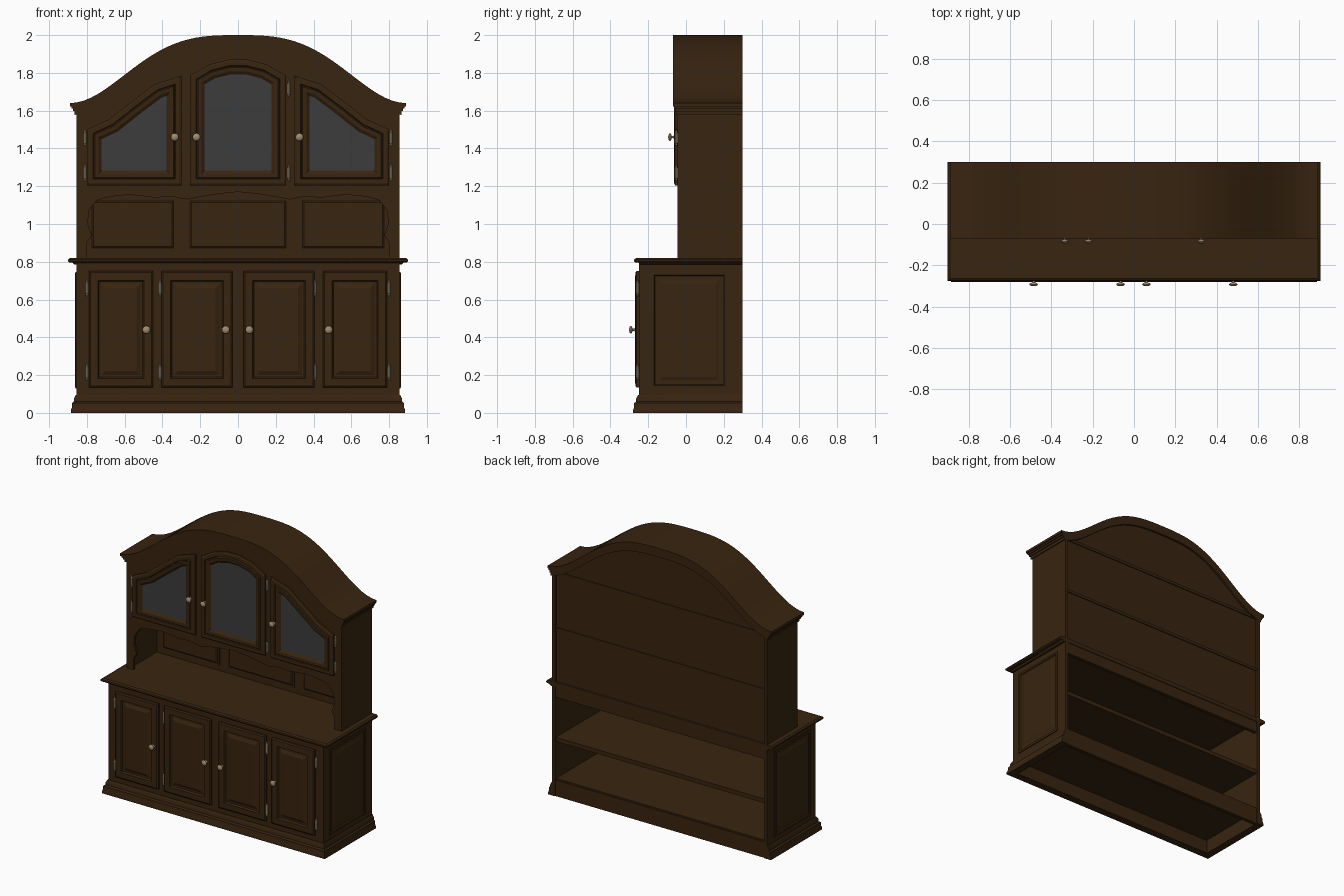
import bpy, bmesh, math
from mathutils import Vector

cube = bpy.data.objects.get("Cube")
if cube:
    bpy.data.objects.remove(cube, do_unlink=True)


def material(name, rgb, rough=0.5):
    m = bpy.data.materials.new(name)
    m.use_nodes = True
    m.diffuse_color = (*rgb, 1)
    node = m.node_tree.nodes["Principled BSDF"]
    node.inputs["Base Color"].default_value = (*rgb, 1)
    node.inputs["Roughness"].default_value = rough
    return m


WOOD = material("dark wood", (0.040, 0.018, 0.005))
GLASS = material("grey glass", (0.045, 0.045, 0.046))
BRASS = material("aged brass", (0.36, 0.26, 0.16))
HINGE = material("pale brass", (0.46, 0.38, 0.27))


def finish(name, bm, mats, angle=30):
    bmesh.ops.remove_doubles(bm, verts=bm.verts, dist=1e-5)
    bmesh.ops.recalc_face_normals(bm, faces=bm.faces)
    mesh = bpy.data.meshes.new(name)
    bm.to_mesh(mesh)
    bm.free()
    for m in mats:
        mesh.materials.append(m)
    for p in mesh.polygons:
        p.use_smooth = True
    mesh.set_sharp_from_angle(angle=math.radians(angle))
    ob = bpy.data.objects.new(name, mesh)
    bpy.context.collection.objects.link(ob)
    return ob


def loft(name, loops, mats=(WOOD,), last=0, angle=30):
    """Bridge equal loops of points and cap both ends."""
    bm = bmesh.new()
    rings = [[bm.verts.new(p) for p in loop] for loop in loops]
    n = len(rings[0])
    for a, b in zip(rings, rings[1:]):
        for i in range(n):
            bm.faces.new((a[i], a[(i + 1) % n], b[(i + 1) % n], b[i]))
    bm.faces.new(rings[0])
    bm.faces.new(rings[-1]).material_index = last
    return finish(name, bm, mats, angle)


def prism(name, pts, y0, y1):
    return loft(name, [[(x, y, z) for x, z in pts] for y in (y0, y1)])


def box(name, x0, x1, y0, y1, z0, z1):
    return prism(name, [(x0, z0), (x1, z0), (x1, z1), (x0, z1)], y0, y1)


def rect(u0, u1, v0, v1):
    return [(u0, v0), (u1, v0), (u1, v1), (u0, v1)]


def inset(pts, d):
    """Mitred inset of a counter-clockwise outline."""
    out = []
    for i, p in enumerate(pts):
        p = Vector(p)
        a = (p - Vector(pts[i - 1])).normalized()
        b = (Vector(pts[(i + 1) % len(pts)]) - p).normalized()
        na, nb = Vector((-a.y, a.x)), Vector((-b.y, b.x))
        out.append(p + (na + nb) * (d / (1 + na.dot(nb))))
    return out


def panel(name, pts, steps, place, mats=(WOOD,), last=0):
    """Moulded panel: steps are (inset, height) from the back outwards."""
    loft(name, [[place(u, v, h) for u, v in inset(pts, d)] for d, h in steps], mats, last, 15)


def on_front(y):
    return lambda u, v, h: (u, y - h, v)


def on_side(side, x):
    return lambda u, v, h: (side * (x + h), u, v)


def lathe(name, profile, centre, axis, mat, sides=12):
    """Turned part: profile is (radius, distance along axis)."""
    loops = []
    for r, d in profile:
        ring = []
        for i in range(sides):
            t = 2 * math.pi * i / sides
            c, s = r * math.cos(t), r * math.sin(t)
            off = (c, -d, s) if axis == "y" else (c, s, d)
            ring.append(Vector(centre) + Vector(off))
        loops.append(ring)
    loft(name, loops, (mat,), 0, 40)


def moulding(name, profile, x, y):
    """Sweep (outset, z) around the two sides and the front."""
    path = [(-1, None), (-1, -1), (1, -1), (1, None)]
    loft(name, [[(sx * (x + o), 0.3 if sy is None else y - o, z) for o, z in profile]
                for sx, sy in path])


# Lower cabinet, open at the back
FRONT = -0.25
box("lower_front", -0.855, 0.855, FRONT, -0.23, 0.08, 0.8)
for side, label in ((-1, "right"), (1, "left")):
    box(label + "_lower_side", *sorted((side * 0.855, side * 0.83)), -0.231, 0.3, 0.02, 0.8)
    panel(label + "_side_panel", rect(-0.185, 0.22, 0.13, 0.745),
          [(0, -0.005), (0, 0.006), (0.015, 0.008), (0.02, 0.001), (0.045, 0.001), (0.06, 0.006)],
          on_side(side, 0.855))
box("cabinet_floor", -0.835, 0.835, -0.235, 0.29, 0.10, 0.125)
box("cabinet_shelf", -0.835, 0.835, -0.235, 0.29, 0.39, 0.42)
box("back_top_rail", -0.835, 0.835, 0.27, 0.295, 0.71, 0.8)
box("back_bottom_rail", -0.835, 0.835, 0.27, 0.295, 0, 0.115)
moulding("base_moulding", [(-0.025, 0), (0.03, 0), (0.03, 0.015), (0.024, 0.03), (0.024, 0.052),
                           (0.014, 0.06), (0.014, 0.075), (0.004, 0.095), (-0.025, 0.095)], 0.855, FRONT)

# Counter with a rounded edge
moulding("counter_edge", [(-0.04, 0.785), (0.0, 0.785), (0.012, 0.795), (0.03, 0.797), (0.036, 0.804),
                          (0.034, 0.813), (0.024, 0.82), (-0.04, 0.82)], 0.865, -0.24)
box("counter_top", -0.84, 0.84, -0.22, 0.3, 0.79, 0.82)

# Lower doors
DOOR = [(0, 0), (0, 0.012), (0.008, 0.018), (0.048, 0.02), (0.055, 0.008),
        (0.066, 0.008), (0.088, 0.018)]
for i, (x0, x1) in enumerate([(-0.79, -0.45), (-0.405, -0.03), (0.03, 0.405), (0.45, 0.79)]):
    panel(f"lower_door_{i + 1}", rect(x0, x1, 0.135, 0.75), DOOR, on_front(FRONT))


# Arched crown
def arch(x):
    t = min(abs(x) / 0.89, 1)
    return 1.64 + 0.18 * (1 + math.cos(math.pi * t ** 1.5))


def arch_line(half, drop, count=48):
    xs = [half * (2 * i / count - 1) for i in range(count + 1)]
    return [(x, arch(x) - drop) for x in xs]


for i, (half, front, top, low) in enumerate([(0.89, -0.07, 0, 0.018), (0.882, -0.064, 0.016, 0.03),
                                             (0.874, -0.058, 0.028, 0.044), (0.865, -0.052, 0.042, 0.064)]):
    prism(f"crown_layer_{i + 1}", arch_line(half, top) + arch_line(half, low)[::-1], front, 0.3)

# Upper cabinet: face frame with scalloped niche opening
UPPER = -0.045
half_scallop = [(0.80, 0.82), (0.80, 0.90), (0.775, 0.94), (0.795, 1.0), (0.79, 1.07), (0.75, 1.125),
                (0.68, 1.145), (0.57, 1.155), (0.44, 1.14), (0.35, 1.145), (0.27, 1.13),
                (0.19, 1.145), (0.1, 1.16), (0, 1.17)]
scallop = half_scallop + [(-x, z) for x, z in half_scallop[-2::-1]]
prism("upper_face_frame", [(-0.855, 0.82)] + arch_line(0.855, 0.05) + [(0.855, 0.82)] + scallop,
      UPPER, UPPER + 0.02)
for side, label in ((-1, "right"), (1, "left")):
    box(label + "_upper_side", *sorted((side * 0.855, side * 0.83)), UPPER + 0.019, 0.3, 0.82, 1.62)
prism("upper_back", [(-0.84, 0.82)] + arch_line(0.84, 0.05) + [(0.84, 0.82)], 0.265, 0.285)
for i, z in enumerate((1.19, 1.59)):
    box(f"upper_shelf_{i + 1}", -0.835, 0.835, UPPER + 0.015, 0.292, z, z + 0.02)

# Raised panels at the back of the niche
for i, (x0, x1) in enumerate([(-0.785, -0.33), (-0.265, 0.265), (0.33, 0.785)]):
    panel(f"niche_panel_{i + 1}", rect(x0, x1, 0.86, 1.135),
          [(0, 0), (0, 0.008), (0.012, 0.008), (0.02, 0.014)], on_front(0.266))

# Glazed upper doors
GLAZED = [(0, 0), (0, 0.012), (0.01, 0.018), (0.032, 0.018), (0.036, 0.012), (0.042, 0.019),
          (0.062, 0.017), (0.078, 0.006)]
slope = [(0.80, 1.50), (0.68, 1.555), (0.56, 1.65), (0.44, 1.74), (0.30, 1.785)]
left_door = [(0.30, 1.205), (0.80, 1.205)] + slope
right_door = [(-x, z) for x, z in left_door[::-1]]
middle_door = [(-0.255, 1.205), (0.255, 1.205), (0.255, 1.785), (0.15, 1.845), (0.05, 1.87),
               (-0.05, 1.87), (-0.15, 1.845), (-0.255, 1.785)]
for label, outline in (("left", left_door), ("right", right_door), ("middle", middle_door)):
    panel(label + "_glazed_door", outline, GLAZED, on_front(UPPER), (WOOD, GLASS), 1)

# Knobs
KNOB = [(0.014, 0), (0.012, 0.004), (0.006, 0.008), (0.006, 0.016), (0.018, 0.021),
        (0.021, 0.026), (0.016, 0.032), (0.005, 0.035)]
knobs = [(x, FRONT - 0.016, 0.44) for x in (-0.485, -0.065, 0.06, 0.48)]
knobs += [(x, UPPER - 0.014, 1.46) for x in (-0.335, -0.22, 0.325)]
for i, c in enumerate(knobs):
    lathe(f"knob_{i + 1}", KNOB, c, "y", BRASS)

# Hinges with small finials
PIN = [(0.002, -0.042), (0.006, -0.036), (0.004, -0.03), (0.008, -0.027), (0.008, 0.027),
       (0.004, 0.03), (0.006, 0.036), (0.002, 0.042)]
hinges = [(x, FRONT - 0.006, z) for x in (-0.8, -0.412, 0.408, 0.8) for z in (0.215, 0.66)]
hinges += [(x, UPPER - 0.006, z) for x in (-0.81, 0.81) for z in (1.27, 1.455)]
hinges += [(0.268, UPPER - 0.008, z) for z in (1.27, 1.715)]
for i, c in enumerate(hinges):
    lathe(f"hinge_{i + 1}", PIN, c, "z", HINGE, 8)
